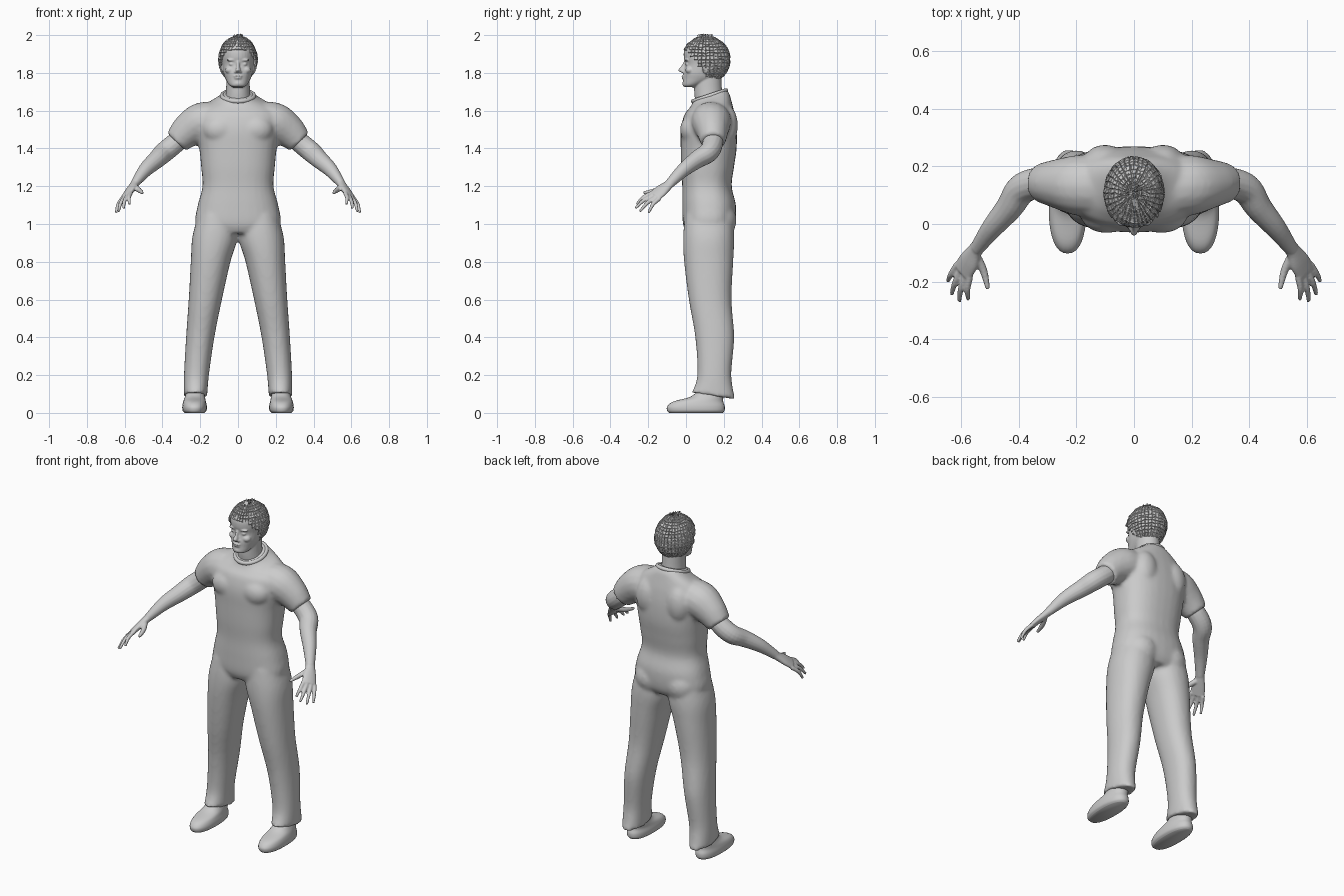
import bpy, bmesh, math, random
from mathutils import Vector, Matrix

random.seed(4)
if "Cube" in bpy.data.objects:
    bpy.data.objects.remove(bpy.data.objects["Cube"])

grey = bpy.data.materials.new("plain grey")
grey.use_nodes = True
grey.diffuse_color = (0.6, 0.6, 0.6, 1)
grey.node_tree.nodes["Principled BSDF"].inputs["Base Color"].default_value = (0.6, 0.6, 0.6, 1)


def spline(rows, steps=5):
    """Smoothly resample a list of equal-length rows."""
    out = []
    for i in range(len(rows) - 1):
        a, b, c, d = (rows[max(0, min(len(rows) - 1, i + k))] for k in (-1, 0, 1, 2))
        for s in range(steps):
            t = s / steps
            out.append([q + t * ((r - p) + t * ((2 * p - 5 * q + 4 * r - w)
                        + t * (3 * (q - r) + w - p))) / 2
                        for p, q, r, w in zip(a, b, c, d)])
    return out + [list(rows[-1])]


def skin_rings(bm, rings):
    loops = [[bm.verts.new(p) for p in ring] for ring in rings]
    n = len(loops[0])
    for low, high in zip(loops, loops[1:]):
        for i in range(n):
            j = (i + 1) % n
            bm.faces.new((low[i], low[j], high[j], high[i]))
    bm.faces.new(loops[0][::-1])
    bm.faces.new(loops[-1])


def stack(bm, rows, side=1, power=2.0, n=32):
    """Level rings: x, y, z, half width, half depth, tilt."""
    rings = []
    for x, y, z, rx, ry, tilt in spline(rows):
        ring = []
        for i in range(n):
            c, s = math.cos(math.tau * i / n), math.sin(math.tau * i / n)
            dx = rx * math.copysign(abs(c) ** (2 / power), c)
            dy = ry * math.copysign(abs(s) ** (2 / power), s)
            ring.append((side * (x + dx), y + dy, z + tilt * dy))
        rings.append(ring)
    skin_rings(bm, rings)


def tube(bm, rows, side=1, across=(0, 1, 0), n=16):
    """Rings square to a path: x, y, z, radius across, other radius."""
    rows = spline(rows)
    pts = [Vector(r[:3]) for r in rows]
    rings = []
    for k, (p, r) in enumerate(zip(pts, rows)):
        t = (pts[min(k + 1, len(pts) - 1)] - pts[max(k - 1, 0)]).normalized()
        u = Vector(across)
        u = (u - t * u.dot(t)).normalized()
        v = t.cross(u)
        ring = [p + u * r[3] * math.cos(a) + v * r[4] * math.sin(a)
                for a in (math.tau * i / n for i in range(n))]
        rings.append([(side * q.x, q.y, q.z) for q in ring])
    skin_rings(bm, rings)


def blob(bm, pos, size, side=1):
    m = Matrix.Translation((side * pos[0], pos[1], pos[2])) @ Matrix.Diagonal((*size, 1))
    bmesh.ops.create_uvsphere(bm, u_segments=20, v_segments=12, radius=1, matrix=m)


def finish(bm, name, voxel=0, smooth=0):
    bmesh.ops.recalc_face_normals(bm, faces=bm.faces)
    mesh = bpy.data.meshes.new(name)
    bm.to_mesh(mesh)
    bm.free()
    mesh.materials.append(grey)
    ob = bpy.data.objects.new(name, mesh)
    bpy.context.collection.objects.link(ob)
    if voxel:
        mod = ob.modifiers.new("Fuse", 'REMESH')
        mod.mode, mod.voxel_size, mod.use_smooth_shade = 'VOXEL', voxel, True
    if smooth:
        mod = ob.modifiers.new("Soften", 'SMOOTH')
        mod.factor, mod.iterations = 0.5, smooth
    return ob


# Clothing: torso, trousers and short sleeves fused together
bm = bmesh.new()
stack(bm, [(0, .12, .95, .16, .115, 0), (0, .122, 1.0, .225, .138, 0),
           (0, .122, 1.1, .213, .142, 0), (0, .111, 1.2, .188, .131, 0),
           (0, .114, 1.3, .195, .14, 0), (0, .12, 1.4, .205, .148, 0),
           (0, .12, 1.5, .222, .148, 0), (0, .125, 1.58, .22, .133, 0),
           (0, .13, 1.63, .175, .112, .15), (0, .13, 1.665, .11, .098, .3),
           (0, .125, 1.69, .08, .085, .3)], power=2.4)
for s in (1, -1):
    stack(bm, [(.11, .12, 1.05, .1, .125, 0), (.122, .12, .93, .12, .135, 0),
               (.145, .12, .8, .105, .13, 0), (.173, .128, .6, .088, .113, 0),
               (.2, .152, .4, .075, .103, 0), (.22, .15, .2, .066, .09, 0),
               (.225, .145, .09, .062, .115, -.15)], s, 2.2)
    tube(bm, [(.13, .13, 1.55, .105, .1), (.2, .135, 1.535, .105, .105),
              (.27, .14, 1.49, .085, .09), (.325, .143, 1.435, .067, .069)], s)
    # Chest, shoulder blade and seat forms
    blob(bm, (.095, .03, 1.5), (.09, .062, .075), s)
    blob(bm, (.1, .215, 1.52), (.075, .06, .11), s)
    blob(bm, (.1, .175, 1.02), (.1, .093, .1), s)
finish(bm, "clothing", .011, 5)

# Collar ring
bpy.ops.mesh.primitive_torus_add(major_radius=.088, minor_radius=.011, major_segments=40,
                                 location=(0, .125, 1.678), rotation=(.32, 0, 0))
collar = bpy.context.object
collar.name = "collar"
collar.scale = (.97, 1.04, 1.1)
collar.data.materials.append(grey)
bpy.ops.object.shade_smooth()

for s, label in ((1, "left"), (-1, "right")):
    # Arm, palm and fingers
    bm = bmesh.new()
    tube(bm, [(.25, .14, 1.5, .05, .05), (.33, .142, 1.43, .054, .054),
              (.39, .12, 1.38, .053, .054), (.43, .06, 1.342, .047, .048),
              (.49, -.012, 1.287, .037, .038), (.545, -.085, 1.215, .026, .023)], s)
    spread = Vector((.655, .63, -.42))
    tube(bm, [(.53, -.065, 1.235, .026, .022), (.55, -.092, 1.208, .028, .021),
              (.572, -.13, 1.178, .04, .019), (.594, -.166, 1.147, .042, .015)], s, spread)
    knuckle = Vector((.59, -.16, 1.15))
    tips = [(.574, -.262, 1.103), (.605, -.268, 1.083), (.632, -.245, 1.065), (.645, -.198, 1.06)]
    for k, tip in enumerate(tips):
        base = knuckle + spread * (k - 1.5) * .022
        mid = base.lerp(Vector(tip), .5) + Vector((.006, -.006, .006))
        tube(bm, [(*base, .012, .012), (*mid, .0105, .0105), (*tip, .007, .007)], s, spread, 10)
    tube(bm, [(.55, -.105, 1.2, .016, .016), (.522, -.16, 1.178, .014, .014),
              (.506, -.225, 1.165, .008, .008)], s, spread, 10)
    finish(bm, label + "_arm", .005, 2)

    # Shoe
    bm = bmesh.new()
    stack(bm, [(.23, .052, 0, .052, .142, 0), (.23, .052, .012, .063, .152, 0),
               (.23, .053, .035, .065, .152, 0), (.23, .065, .06, .06, .132, 0),
               (.228, .11, .085, .053, .088, 0), (.226, .135, .12, .046, .068, 0)], s, 2.3)
    shoe = finish(bm, label + "_shoe")
    bpy.ops.object.select_all(action='DESELECT')
    shoe.select_set(True)
    bpy.context.view_layer.objects.active = shoe
    bpy.ops.object.shade_smooth_by_angle(angle=math.radians(50))

# Head and neck
bm = bmesh.new()
stack(bm, [(0, .13, 1.62, .075, .075, 0), (0, .118, 1.69, .064, .074, 0),
           (0, .115, 1.78, .062, .072, 0)])
stack(bm, [(0, .035, 1.724, .028, .034, 0), (0, .042, 1.738, .048, .058, .1),
           (0, .075, 1.77, .067, .09, 0), (0, .088, 1.8, .077, .102, 0),
           (0, .1, 1.845, .083, .105, 0), (0, .1, 1.885, .087, .112, 0),
           (0, .1, 1.925, .084, .108, 0), (0, .105, 1.96, .066, .085, 0),
           (0, .105, 1.98, .035, .045, 0)], power=2.15)
stack(bm, [(0, .002, 1.865, .009, .012, 0), (0, -.01, 1.835, .009, .016, 0),
           (0, -.02, 1.814, .014, .022, 0), (0, -.01, 1.8, .011, .012, 0)], n=14)
blob(bm, (0, -.013, 1.783), (.024, .012, .005))
blob(bm, (0, -.012, 1.772), (.021, .012, .0055))
blob(bm, (0, -.002, 1.743), (.026, .018, .017))
for s in (1, -1):
    blob(bm, (.033, .007, 1.846), (.015, .011, .008), s)
    blob(bm, (.033, .004, 1.868), (.027, .013, .007), s)
    blob(bm, (.043, .02, 1.815), (.026, .024, .02), s)
    blob(bm, (.013, -.012, 1.805), (.008, .011, .007), s)
    blob(bm, (.083, .105, 1.83), (.011, .02, .034), s)
finish(bm, "head", .0045, 2)

# Hair: a cap cut along the hairline, broken into raised tufts
bm = bmesh.new()
m = Matrix.Translation((0, .105, 1.87)) @ Matrix.Diagonal((.1, .126, .122, 1))
bmesh.ops.create_uvsphere(bm, u_segments=36, v_segments=22, radius=1, matrix=m)


def below_hairline(face):
    c = face.calc_center_median()
    return c.z < max(1.772, 1.925 - 1.4 * max(0, c.y - .01))


bmesh.ops.delete(bm, geom=[f for f in bm.faces if below_hairline(f)], context='FACES')
for v in bm.verts:
    v.co += Vector([random.uniform(-.003, .003) for _ in range(3)])
bmesh.ops.recalc_face_normals(bm, faces=bm.faces)
bmesh.ops.inset_individual(bm, faces=bm.faces[:], thickness=.0025, depth=.005)
hair = finish(bm, "hair")
shell = hair.modifiers.new("Thickness", 'SOLIDIFY')
shell.thickness, shell.offset = .014, -1
